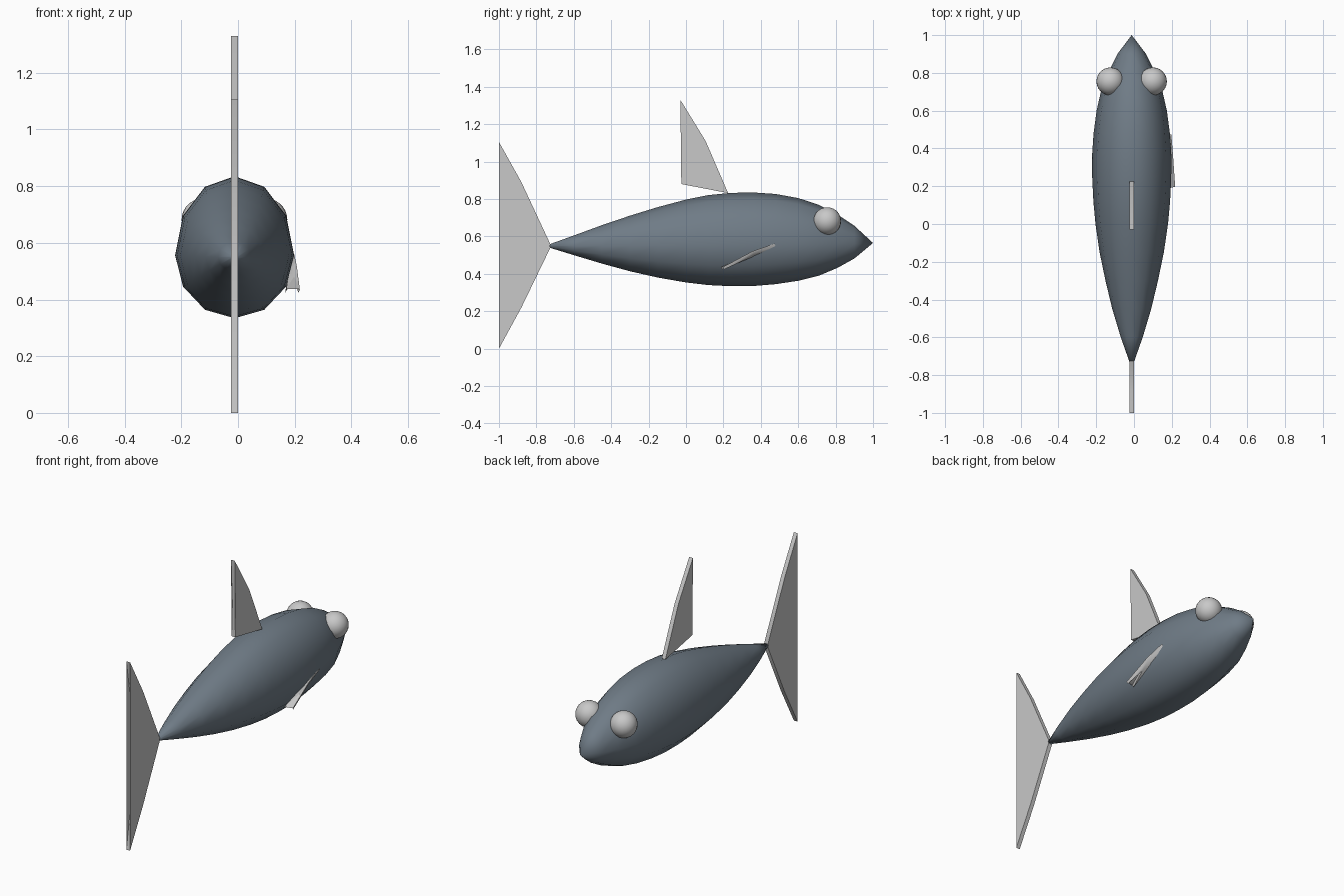
import bpy, bmesh, math
from mathutils import Vector

if "Cube" in bpy.data.objects:
    bpy.data.objects.remove(bpy.data.objects["Cube"])

CX = -0.012  # symmetry plane


def material(name, rgb):
    m = bpy.data.materials.new(name)
    m.diffuse_color = (*rgb, 1)
    m.use_nodes = True
    m.node_tree.nodes["Principled BSDF"].inputs["Base Color"].default_value = m.diffuse_color
    return m


slate = material("slate_blue_grey", (0.16, 0.20, 0.24))
pale = material("pale_grey", (0.58, 0.58, 0.58))


def finish(name, bm, mat, angle=None):
    bmesh.ops.recalc_face_normals(bm, faces=bm.faces)
    me = bpy.data.meshes.new(name)
    bm.to_mesh(me)
    bm.free()
    me.materials.append(mat)
    ob = bpy.data.objects.new(name, me)
    bpy.context.collection.objects.link(ob)
    bpy.ops.object.select_all(action='DESELECT')
    ob.select_set(True)
    bpy.context.view_layer.objects.active = ob
    bpy.ops.object.shade_smooth_by_angle(angle=math.radians(angle))
    return ob


# Body: twelve-sided loft; each station is (y, top z, bottom z, half width)
stations = [
    (-0.73, 0.558, 0.540, 0.012), (-0.60, 0.605, 0.500, 0.058),
    (-0.45, 0.660, 0.455, 0.103), (-0.30, 0.711, 0.414, 0.139),
    (-0.15, 0.757, 0.380, 0.170), (0.00, 0.797, 0.354, 0.192),
    (0.12, 0.821, 0.340, 0.203), (0.24, 0.833, 0.334, 0.209),
    (0.36, 0.835, 0.335, 0.210), (0.48, 0.827, 0.345, 0.202),
    (0.60, 0.805, 0.363, 0.186), (0.71, 0.769, 0.390, 0.161),
    (0.81, 0.717, 0.432, 0.121), (0.90, 0.657, 0.482, 0.076),
]
bm = bmesh.new()
rings = []
for y, top, bottom, half in stations:
    mid = 0.549 + 0.011 * (y + 0.73) / 1.63
    ring = []
    for i in range(12):
        a = i * math.tau / 12
        s = math.sin(a)
        z = mid + s * (top - mid if s > 0 else mid - bottom)
        ring.append(bm.verts.new((CX + half * math.cos(a), y, z)))
    rings.append(ring)
for r0, r1 in zip(rings, rings[1:]):
    for i in range(12):
        j = (i + 1) % 12
        bm.faces.new((r0[i], r0[j], r1[j], r1[i]))
nose = bm.verts.new((CX, 1.0, 0.565))
for i in range(12):
    bm.faces.new((rings[-1][i], rings[-1][(i + 1) % 12], nose))
bm.faces.new(rings[0])
finish("body", bm, slate, 80)


# Fins: flat outlines given thickness along an offset vector
def plate(name, points, offset, angle):
    bm = bmesh.new()
    off = Vector(offset) / 2
    a = [bm.verts.new(Vector(p) - off) for p in points]
    b = [bm.verts.new(Vector(p) + off) for p in points]
    bm.faces.new(a)
    bm.faces.new(b[::-1])
    for i in range(len(a)):
        j = (i + 1) % len(a)
        bm.faces.new((a[j], a[i], b[i], b[j]))
    bmesh.ops.triangulate(bm, faces=[f for f in bm.faces if len(f.verts) > 4])
    return finish(name, bm, pale, angle)


tail = [(-1.0, 1.105), (-0.88, 0.89), (-0.725, 0.558),
        (-0.725, 0.540), (-0.88, 0.22), (-1.0, 0.0), (-0.91, 0.555)]
plate("tail_fin", [(CX, y, z) for y, z in tail], (0.024, 0, 0), 50)

dorsal = [(-0.03, 1.33), (0.105, 1.11), (0.225, 0.832), (-0.025, 0.88), (-0.018, 1.07)]
plate("dorsal_fin", [(CX, y, z) for y, z in dorsal], (0.024, 0, 0), 50)

# Small forked side fin lying along one flank
side = [(0.196, 0.475, 0.555), (0.205, 0.36, 0.515), (0.216, 0.20, 0.430),
        (0.196, 0.30, 0.475), (0.168, 0.19, 0.430), (0.180, 0.36, 0.500)]
plate("side_fin", side, (0.004, -0.006, 0.013), 50)

# Eyes
for name, x in (("left_eye", -0.125), ("right_eye", 0.100)):
    bm = bmesh.new()
    bmesh.ops.create_uvsphere(bm, u_segments=24, v_segments=14, radius=0.074)
    bmesh.ops.translate(bm, verts=bm.verts, vec=(x, 0.755, 0.682))
    finish(name, bm, pale, 60)
